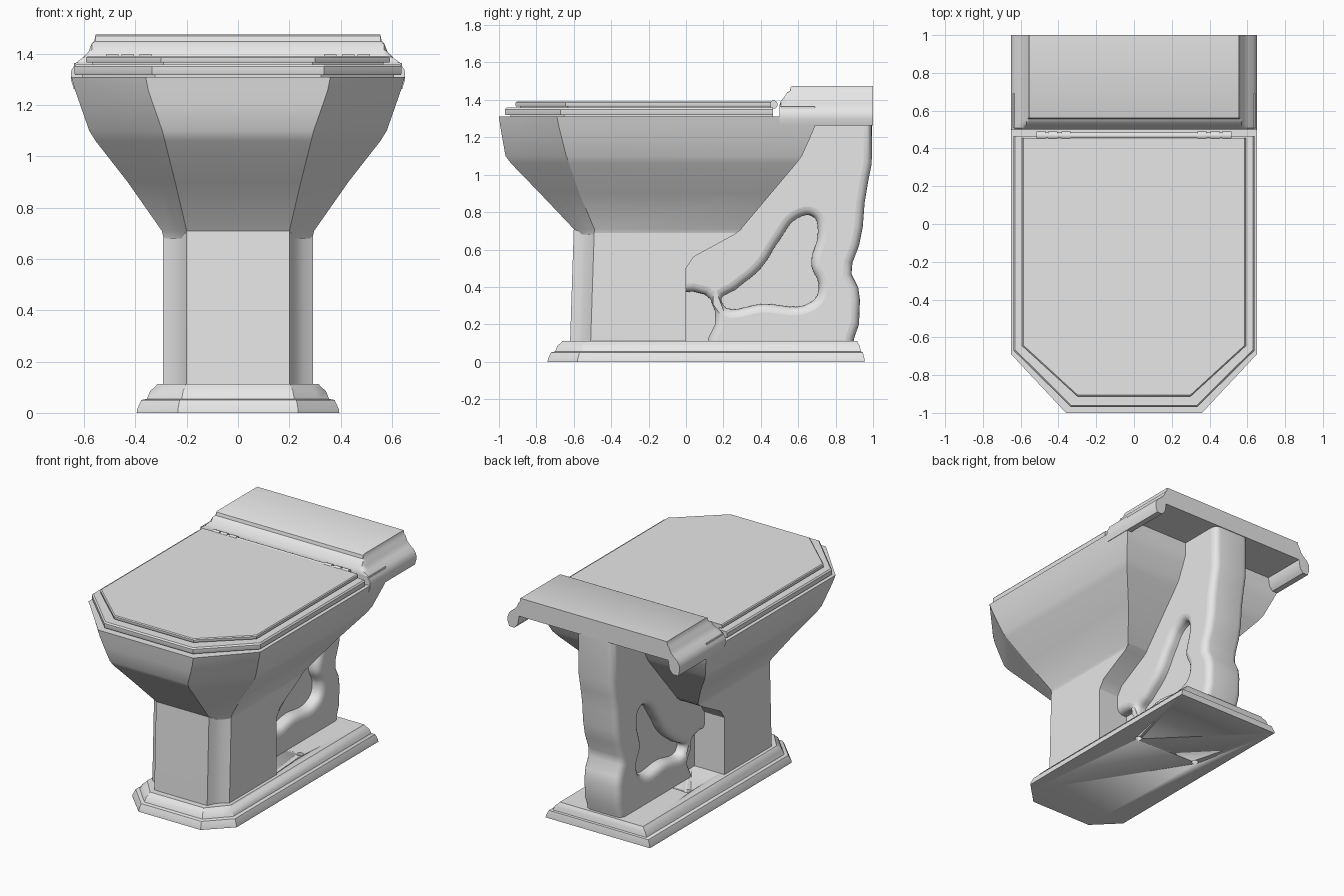
import bpy, bmesh, math

if "Cube" in bpy.data.objects:
    bpy.data.objects.remove(bpy.data.objects["Cube"])

ceramic = bpy.data.materials.new("light grey ceramic")
ceramic.use_nodes = True
GREY = (0.8, 0.8, 0.8, 1)
ceramic.diffuse_color = GREY
ceramic.node_tree.nodes["Principled BSDF"].inputs["Base Color"].default_value = GREY


def finish(ob, angle=30):
    if not ob.data.materials:
        ob.data.materials.append(ceramic)
    bpy.ops.object.select_all(action='DESELECT')
    ob.select_set(True)
    bpy.context.view_layer.objects.active = ob
    bpy.ops.object.shade_smooth_by_angle(angle=math.radians(angle))
    return ob


def loft(name, rings, angle=30):
    """Skin closed rings of 3D points and cap both ends."""
    bm = bmesh.new()
    loops = [[bm.verts.new(p) for p in ring] for ring in rings]
    for a, b in zip(loops, loops[1:]):
        for i in range(len(a)):
            j = (i + 1) % len(a)
            bm.faces.new((a[i], a[j], b[j], b[i]))
    bm.faces.new(loops[0][::-1])
    bm.faces.new(loops[-1])
    bmesh.ops.remove_doubles(bm, verts=bm.verts, dist=0.0005)
    bmesh.ops.recalc_face_normals(bm, faces=bm.faces)
    mesh = bpy.data.meshes.new(name)
    bm.to_mesh(mesh)
    bm.free()
    ob = bpy.data.objects.new(name, mesh)
    bpy.context.collection.objects.link(ob)
    return finish(ob, angle)


def outline(z, half, front, front_half, side_y, back, cove=0.0):
    """Rectangle with two chamfered (or coved) front corners."""
    dx, dy = half - front_half, side_y - front
    right = [(front_half, front),
             (front_half + dx * (0.33 - cove), front + dy * (0.33 + cove)),
             (front_half + dx * (0.67 - cove), front + dy * (0.67 + cove)),
             (half, side_y), (half, back)]
    pts = right + [(-x, y) for x, y in reversed(right)]
    return [(x, y, z) for x, y in pts]


def side_plate(name, loops, half, bevel):
    """Extrude a side profile (y, z) across x, with rounded edges."""
    cu = bpy.data.curves.new(name, 'CURVE')
    cu.dimensions = '2D'
    cu.fill_mode = 'BOTH'
    cu.extrude, cu.bevel_depth, cu.offset = half - bevel, bevel, -bevel
    cu.bevel_resolution, cu.resolution_u = 3, 6
    for pts, handle in loops:
        sp = cu.splines.new('BEZIER')
        sp.bezier_points.add(len(pts) - 1)
        for bp, (y, z) in zip(sp.bezier_points, pts):
            bp.co = (y, z, 0)
            bp.handle_left_type = bp.handle_right_type = handle
        sp.use_cyclic_u = True
    ob = bpy.data.objects.new(name, cu)
    ob.rotation_euler = (math.pi / 2, 0, math.pi / 2)
    bpy.context.collection.objects.link(ob)
    bpy.ops.object.select_all(action='DESELECT')
    ob.select_set(True)
    bpy.context.view_layer.objects.active = ob
    bpy.ops.object.convert(target='MESH')
    return finish(bpy.context.object, 40)


def cylinder(name, radius, depth, loc, rot=(0, 0, 0)):
    bpy.ops.mesh.primitive_cylinder_add(vertices=20, radius=radius, depth=depth,
                                        location=loc, rotation=rot)
    ob = bpy.context.object
    ob.name = name
    return finish(ob)


# Stepped base with a chamfered front
base = loft("base", [outline(z, 0.395 - d, -0.74 + d, 0.235 - d * 0.4, -0.58 + d * 0.6,
                             0.955 - d * 0.5)
                     for z, d in ((0, 0), (0.015, 0.002), (0.05, 0.018), (0.055, 0.04),
                                  (0.085, 0.052), (0.1, 0.07), (0.112, 0.08))])

# Floor bolt holes
for side, word in ((1, "left"), (-1, "right")):
    cutter = cylinder(word + "_bolt_cutter", 0.023, 0.5, (side * 0.24, 0.33, 0.05))
    cutter.hide_render = True
    cutter.hide_set(True)
    cut = base.modifiers.new("bolt hole", 'BOOLEAN')
    cut.operation = 'DIFFERENCE'
    cut.object = cutter

# Pedestal with coved front corners, cut off square behind
loft("pedestal", [outline(z, 0.292, f, 0.2, f + 0.11, b, 0.1)
                  for z, f, b in ((0.1, -0.62, 0), (0.5, -0.607, 0),
                                  (0.56, -0.605, 0.04), (0.68, -0.601, 0.26),
                                  (0.71, -0.6, 0.3))])

# Faceted bowl flaring up to the rim, with a sloping rear wall
loft("bowl", [outline(0.68, 0.29, -0.585, 0.19, -0.49, 0.26),
              outline(0.71, 0.297, -0.6, 0.2, -0.49, 0.295),
              outline(0.9, 0.43, -0.78, 0.245, -0.57, 0.455),
              outline(1.06, 0.555, -0.935, 0.285, -0.625, 0.59),
              outline(1.1, 0.58, -0.965, 0.295, -0.64, 0.62),
              outline(1.2, 0.615, -0.983, 0.33, -0.665, 0.665),
              outline(1.26, 0.636, -0.993, 0.35, -0.68, 0.69),
              outline(1.31, 0.65, -1.0, 0.36, -0.69, 0.69)])

# Rear shelf: moulded edge, hollow underside open at the back
edge = [(0.555, 1.475), (0.56, 1.45), (0.57, 1.44), (0.582, 1.41), (0.605, 1.385),
        (0.632, 1.365), (0.65, 1.335), (0.652, 1.3), (0.64, 1.262),
        (0.6, 1.262), (0.575, 1.29), (0.565, 1.35)]
section = edge + [(-x, z) for x, z in reversed(edge)]
loft("rear_shelf", [[(x, y, min(z, top)) for x, z in section]
                    for y, top in ((0.5, 1.37), (0.507, 1.395), (0.525, 1.415),
                                   (0.54, 1.44), (0.555, 1.448), (0.56, 1.47),
                                   (0.57, 1.475), (1.0, 1.475))], 35)
# Fills the front of the shelf above the bowl
loft("shelf_front", [outline(z, 0.64, 0.505, 0.6, 0.51, 0.69) for z in (1.27, 1.365)])

# Trapway: a rounded looping pipe shape with a recessed web
trapway = [(-0.08, 0.37), (0.04, 0.375), (0.1, 0.36), (0.13, 0.335), (0.155, 0.27),
           (0.155, 0.2), (0.12, 0.13), (0.12, 0.07), (0.89, 0.07), (0.9, 0.13),
           (0.925, 0.2), (0.93, 0.33), (0.92, 0.4), (0.885, 0.47), (0.89, 0.53),
           (0.925, 0.62), (0.945, 0.72), (0.955, 0.85), (0.975, 0.97),
           (0.993, 1.06), (0.995, 1.4), (0.6, 1.4), (0.5, 1.05), (0.16, 0.68),
           (-0.08, 0.55)]
opening = [(0.19, 0.32), (0.27, 0.39), (0.4, 0.5), (0.5, 0.65), (0.6, 0.77),
           (0.68, 0.775), (0.705, 0.7), (0.67, 0.52), (0.71, 0.4), (0.67, 0.32),
           (0.42, 0.31)]
side_plate("trapway", [(trapway, 'VECTOR'), (opening, 'AUTO')], 0.14, 0.045)
side_plate("trapway_web", [([(-0.05, 0.08), (0.8, 0.08), (0.8, 0.85), (0.6, 0.85),
                             (-0.05, 0.42)], 'VECTOR')], 0.065, 0.005)

# Seat and lid
loft("seat", [outline(z, 0.638 - d, -0.968 + d, 0.335 - d * 0.4, -0.67 + d * 0.6, 0.465)
              for z, d in ((1.3, 0.03), (1.318, 0.03), (1.318, 0.003), (1.325, 0),
                           (1.35, 0), (1.359, 0.008))])
loft("lid", [outline(z, 0.592 - d, -0.912 + d, 0.3 - d * 0.4, -0.645 + d * 0.6, 0.455)
             for z, d in ((1.35, 0.025), (1.366, 0.025), (1.366, 0.002), (1.37, 0),
                          (1.385, 0), (1.391, 0.006))])

# Hinge rod with knuckles
across = (0, math.pi / 2, 0)
cylinder("hinge_rod", 0.016, 1.02, (0, 0.468, 1.375), across)
for side, word in ((1, "left"), (-1, "right")):
    for n, x in enumerate((0.36, 0.43, 0.49)):
        cylinder(f"{word}_hinge_knuckle_{n + 1}", 0.022, 0.05,
                 (side * x, 0.468, 1.375), across)
